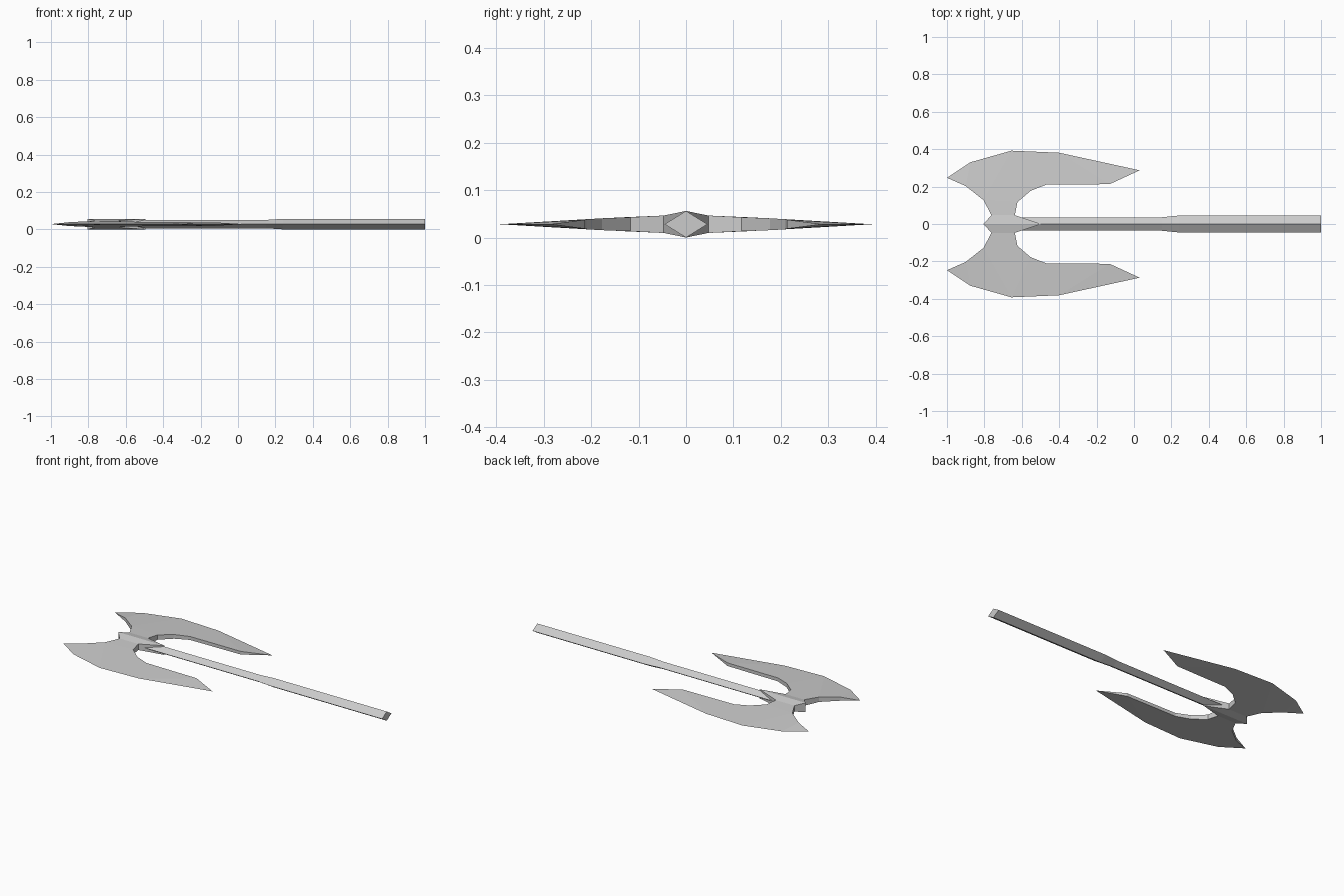
import bpy
import bmesh

if "Cube" in bpy.data.objects:
    bpy.data.objects.remove(bpy.data.objects["Cube"])

CZ = 0.028  # mid-plane height

steel = bpy.data.materials.new("grey steel")
steel.diffuse_color = (0.6, 0.6, 0.6, 1)
steel.use_nodes = True
steel.node_tree.nodes["Principled BSDF"].inputs["Base Color"].default_value = steel.diffuse_color


def build(name, verts, faces):
    mesh = bpy.data.meshes.new(name)
    mesh.from_pydata(verts, [], faces)
    bm = bmesh.new()
    bm.from_mesh(mesh)
    bmesh.ops.remove_doubles(bm, verts=bm.verts, dist=1e-5)
    bmesh.ops.recalc_face_normals(bm, faces=bm.faces)
    bm.to_mesh(mesh)
    bm.free()
    mesh.materials.append(steel)
    obj = bpy.data.objects.new(name, mesh)
    bpy.context.collection.objects.link(obj)
    return obj


def plate(name, outline, top_faces, side):
    """Outline points are (x, y, half thickness); mirrored about the mid-plane."""
    n = len(outline)
    verts = [(x, side * y, CZ + s * t) for s in (1, -1) for x, y, t in outline]
    faces = [list(f) for f in top_faces]
    faces += [[i + n for i in reversed(f)] for f in top_faces]
    # walls only where the edge is not ground sharp
    for i in range(n):
        j = (i + 1) % n
        ti, tj = outline[i][2], outline[j][2]
        if ti and tj:
            faces.append([i, j, j + n, i + n])
        elif ti:
            faces.append([i, j, i + n])
        elif tj:
            faces.append([i, j, j + n])
    return build(name, verts, faces)


# Crescent blades: thick along the inner curve, sharp along the outer edge
blade = [
    (-0.762, 0.047, 0.0183), (-0.805, 0.128, 0.0148), (-0.90, 0.203, 0.0105),
    (-1.0, 0.247, 0), (-0.875, 0.33, 0), (-0.655, 0.392, 0), (-0.40, 0.381, 0), (0.03, 0.287, 0),
    (-0.13, 0.213, 0.0095), (-0.47, 0.21, 0.0105), (-0.553, 0.177, 0.0125),
    (-0.623, 0.117, 0.0148), (-0.637, 0.047, 0.0183),
]
blade_faces = [(0, 1, 11, 12), (1, 5, 10, 11), (1, 2, 4, 5), (2, 3, 4),
               (5, 6, 9, 10), (6, 8, 9), (6, 7, 8)]
# Collar: ridged block joining both blades
collar = [(-0.805, 0, 0.028), (-0.762, 0.047, 0.0183),
          (-0.637, 0.047, 0.0183), (-0.495, 0, 0.028)]

for label, side in (("back", 1), ("front", -1)):
    plate(label + "_blade", blade, blade_faces, side)
    plate(label + "_collar_half", collar, [(0, 1, 2, 3)], side)

# Handle: diamond section that swells toward the grip
rings = [(-0.64, 0.036, 0.0225), (0.15, 0.036, 0.0225), (0.24, 0.045, 0.028), (1.0, 0.045, 0.028)]
verts, faces = [], [[0, 1, 2, 3], [12, 13, 14, 15]]
for x, w, h in rings:
    verts += [(x, w, CZ), (x, 0, CZ + h), (x, -w, CZ), (x, 0, CZ - h)]
for r in range(len(rings) - 1):
    for k in range(4):
        a, b = r * 4 + k, r * 4 + (k + 1) % 4
        faces.append([a, b, b + 4, a + 4])
build("handle", verts, faces)
